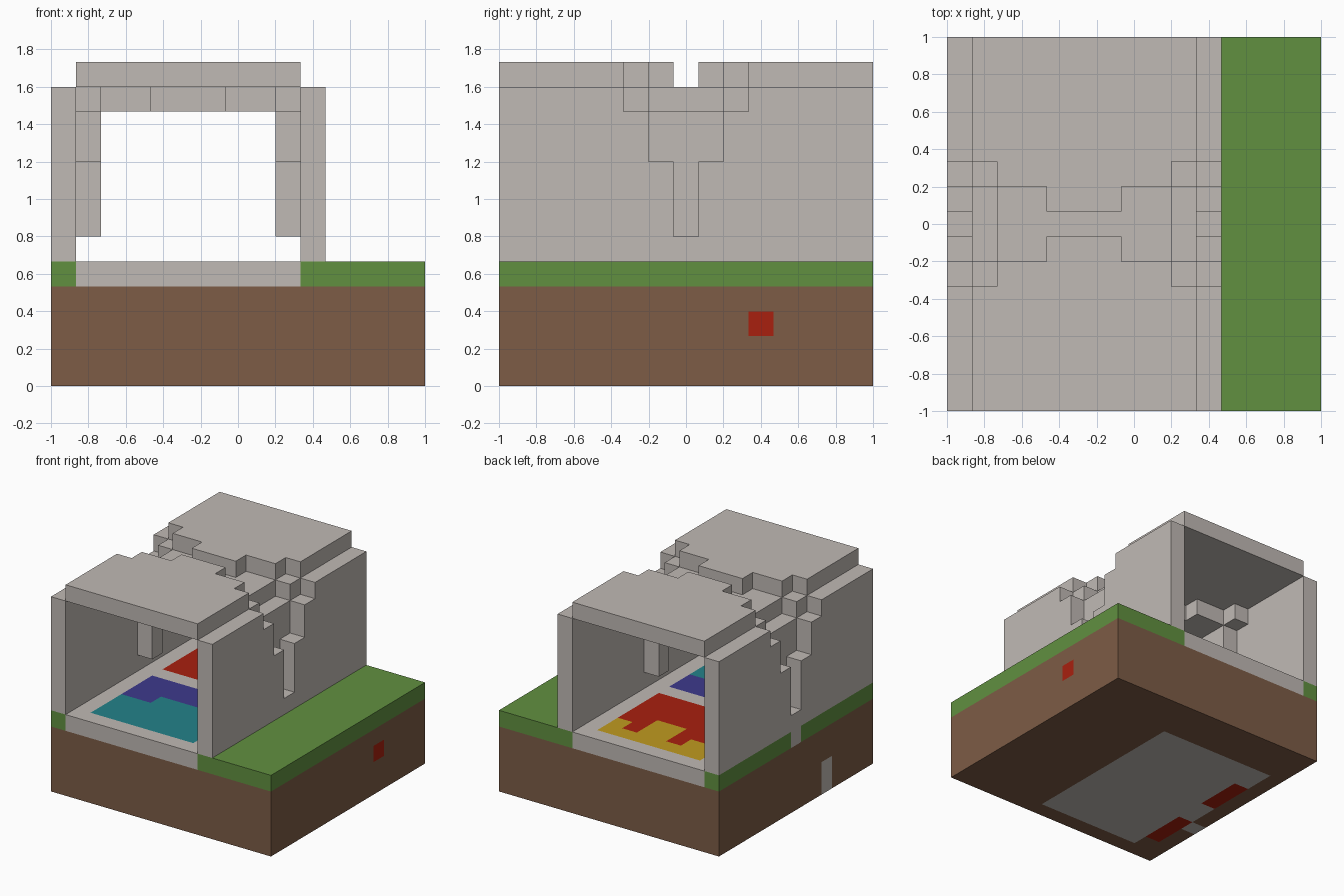
import bpy
import bmesh
from mathutils import Vector

cube = bpy.data.objects.get("Cube")
if cube:
    bpy.data.objects.remove(cube, do_unlink=True)

N = 15          # blocks along each side of the plot
U = 2 / N       # size of one block
MID = N // 2    # middle row

COLOURS = {
    "stone_grey": (0.53, 0.49, 0.46),
    "soil_brown": (0.205, 0.107, 0.061),
    "grass_green": (0.12, 0.28, 0.051),
    "red": (0.395, 0.0144, 0.0045),
    "teal": (0.017, 0.223, 0.254),
    "indigo": (0.048, 0.042, 0.266),
    "yellow": (0.527, 0.323, 0.0144),
}
MATERIALS = {}
for label, rgb in COLOURS.items():
    mat = bpy.data.materials.new(label)
    mat.use_nodes = True
    mat.diffuse_color = (*rgb, 1)
    mat.node_tree.nodes["Principled BSDF"].inputs["Base Color"].default_value = (*rgb, 1)
    MATERIALS[label] = mat

parts = {}      # part name -> {block position: colour}


def fill(part, xs, ys, zs, colour):
    """Fill a box of blocks, given as ranges along each axis."""
    blocks = parts.setdefault(part, {})
    for x in xs:
        for y in ys:
            for z in zs:
                blocks[x, y, z] = colour


def span(half):
    """Rows within a half width of the middle."""
    return range(MID - half, MID + half + 1)


def one(i):
    return range(i, i + 1)


ALL = range(N)

# Soil base with painted blocks underneath and on the sides
fill("soil_base", ALL, ALL, range(4), "soil_brown")
fill("soil_base", range(1, 9), range(1, 12), one(0), "stone_grey")
fill("soil_base", one(1), one(1), one(0), "soil_brown")
fill("soil_base", one(1), range(2, 5), one(0), "red")
fill("soil_base", one(1), range(7, 10), one(0), "red")
fill("soil_base", one(0), one(4), range(2), "stone_grey")
fill("soil_base", one(14), one(10), one(2), "red")

# Grass strips on both sides of the passage
fill("grass_left", range(10, N), ALL, one(4), "grass_green")
fill("grass_right", one(0), ALL, one(4), "grass_green")
fill("grass_right", one(0), one(MID), one(4), "stone_grey")

# Floor with two carpets, each in two colours with a ragged border
fill("floor", range(1, 10), ALL, one(4), "stone_grey")
YELLOW_START = {4: 13, 5: 11, 6: 11, 7: 13}
for x in range(2, 9):
    indigo_start = 4 if x < 4 else 5
    yellow_start = YELLOW_START.get(x, 12)
    fill("floor", one(x), range(1, indigo_start), one(4), "teal")
    fill("floor", one(x), range(indigo_start, MID), one(4), "indigo")
    fill("floor", one(x), range(MID + 1, yellow_start), one(4), "red")
    fill("floor", one(x), range(yellow_start, 14), one(4), "yellow")

# Side walls, dented one block inwards in a stepped wedge
DENT = {6: 0, 7: 0, 8: 0, 9: 1, 10: 1, 11: 2}
for part, outer, inner in (("wall_right", 0, 1), ("wall_left", 10, 9)):
    fill(part, one(outer), ALL, range(5, 12), "stone_grey")
    for z, half in DENT.items():
        for y in span(half):
            del parts[part][outer, y, z]
            # the corner under the roof stays open in the middle
            if z < 11 or abs(y - MID) == 2:
                fill(part, one(inner), one(y), one(z), "stone_grey")

# Roof, dented one block down, narrowest at its centre
fill("roof", range(1, 10), ALL, one(12), "stone_grey")
for x in range(1, 10):
    half = (0, 0, 1, 1, 2)[abs(x - 5)]
    for y in span(half):
        del parts["roof"][x, y, 12]
        if half < 2:
            fill("roof", one(x), one(y), one(11), "stone_grey")

solid = set().union(*parts.values())


def build(name, blocks):
    """Turn blocks into a mesh of their exposed sides only."""
    bm = bmesh.new()
    slots = sorted(set(blocks.values()))
    verts = {}
    for cell, colour in blocks.items():
        for axis in range(3):
            for side in (0, 1):
                near = list(cell)
                near[axis] += 2 * side - 1
                if tuple(near) in solid:
                    continue
                a, b = (axis + 1) % 3, (axis + 2) % 3
                corners = []
                for da, db in ((0, 0), (1, 0), (1, 1), (0, 1)):
                    p = list(cell)
                    p[axis] += side
                    p[a] += da
                    p[b] += db
                    p = tuple(p)
                    if p not in verts:
                        verts[p] = bm.verts.new(Vector(p) * U - Vector((1, 1, 0)))
                    corners.append(verts[p])
                face = bm.faces.new(corners if side else corners[::-1])
                face.material_index = slots.index(colour)
    mesh = bpy.data.meshes.new(name)
    bm.to_mesh(mesh)
    bm.free()
    for slot in slots:
        mesh.materials.append(MATERIALS[slot])
    bpy.context.scene.collection.objects.link(bpy.data.objects.new(name, mesh))


for name, blocks in parts.items():
    build(name, blocks)
